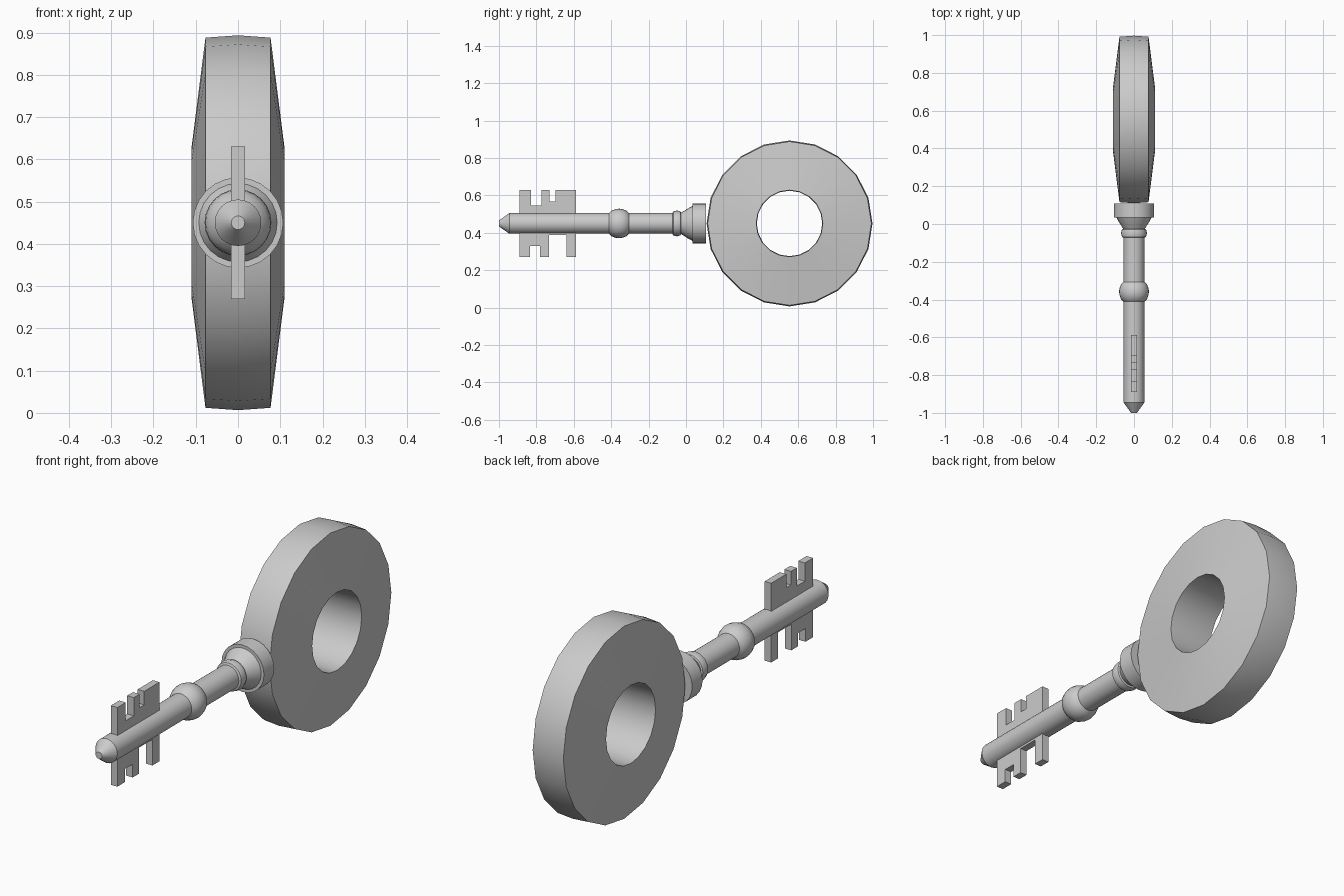
import bpy, bmesh, math
from mathutils import Matrix

if "Cube" in bpy.data.objects:
    bpy.data.objects.remove(bpy.data.objects["Cube"], do_unlink=True)

AXIS_Z = 0.45   # height of the shaft centre line
RING_Y = 0.5535

metal = bpy.data.materials.new("light_grey_metal")
metal.use_nodes = True
GREY = (0.6, 0.6, 0.6, 1)
metal.diffuse_color = GREY
metal.node_tree.nodes["Principled BSDF"].inputs["Base Color"].default_value = GREY


def finish(name, bm, matrix, smooth=True):
    bm.transform(matrix)
    bmesh.ops.recalc_face_normals(bm, faces=bm.faces[:])
    mesh = bpy.data.meshes.new(name)
    bm.to_mesh(mesh)
    bm.free()
    mesh.materials.append(metal)
    obj = bpy.data.objects.new(name, mesh)
    bpy.context.collection.objects.link(obj)
    if smooth:
        bpy.ops.object.select_all(action="DESELECT")
        obj.select_set(True)
        bpy.context.view_layer.objects.active = obj
        bpy.ops.object.shade_smooth_by_angle(angle=math.radians(30))
    return obj


def lathe(name, profile, sides, matrix, closed=False):
    """Spin (distance along axis, radius) points around local z."""
    bm = bmesh.new()
    loops = []
    for d, r in profile:
        angles = [2 * math.pi * i / sides for i in range(sides)]
        loops.append([bm.verts.new((r * math.cos(a), r * math.sin(a), d)) for a in angles])
    pairs = list(zip(loops, loops[1:]))
    if closed:
        pairs.append((loops[-1], loops[0]))
    else:
        bm.faces.new(loops[0])
        bm.faces.new(loops[-1])
    for a, b in pairs:
        for i in range(sides):
            j = (i + 1) % sides
            bm.faces.new((a[i], a[j], b[j], b[i]))
    return finish(name, bm, matrix)


# Ring handle: tapered sides, slightly crowned rim and hole
half = [(0.077, 0.438), (0.11, 0.178)]
ring = [(0, 0.4435)] + half + [(0, 0.175)] + [(-d, r) for d, r in reversed(half)]
lathe("ring_handle", ring, 20,
      Matrix.Translation((0, RING_Y, AXIS_Z)) @ Matrix.Rotation(math.pi / 2, 4, "Y"), closed=True)

# Turned parts along the shaft
along_y = Matrix.Translation((0, 0, AXIS_Z)) @ Matrix.Rotation(-math.pi / 2, 4, "X")
turned = {
    "shaft": [(-1, 0.016), (-0.945, 0.055), (0.05, 0.055)],
    "shaft_knob": [(-0.412, 0.054), (-0.397, 0.069), (-0.375, 0.077), (-0.355, 0.079),
                   (-0.335, 0.075), (-0.318, 0.068), (-0.305, 0.054)],
    "shaft_collar": [(-0.073, 0.054), (-0.068, 0.064), (-0.048, 0.069), (-0.03, 0.064), (-0.025, 0.054)],
    "flared_neck": [(-0.03, 0.055), (-0.01, 0.067), (0.015, 0.083), (0.036, 0.094)],
    "end_flange": [(0.034, 0.107), (0.108, 0.107)],
}
for name, profile in turned.items():
    lathe(name, profile, 24, along_y)

# Toothed bits above and below the shaft: (start, end, height from centre line)
upper = [(-0.89, -0.83, 0.18), (-0.83, -0.772, 0.097), (-0.772, -0.73, 0.18),
         (-0.73, -0.697, 0.118), (-0.697, -0.588, 0.18)]
lower = [(-0.89, -0.835, 0.18), (-0.835, -0.78, 0.12), (-0.78, -0.733, 0.18),
         (-0.733, -0.638, 0.062), (-0.638, -0.588, 0.18)]


def toothed_bit(name, steps, sign):
    outline = [(steps[0][0], 0)]
    for start, end, height in steps:
        outline += [(start, height), (end, height)]
    outline.append((steps[-1][1], 0))
    bm = bmesh.new()
    face = bm.faces.new([bm.verts.new((-0.0165, y, h * sign)) for y, h in outline])
    out = bmesh.ops.extrude_face_region(bm, geom=[face])["geom"]
    moved = [v for v in out if isinstance(v, bmesh.types.BMVert)]
    bmesh.ops.translate(bm, verts=moved, vec=(0.033, 0, 0))
    finish(name, bm, Matrix.Translation((0, 0, AXIS_Z)), smooth=False)


toothed_bit("upper_bit", upper, 1)
toothed_bit("lower_bit", lower, -1)
